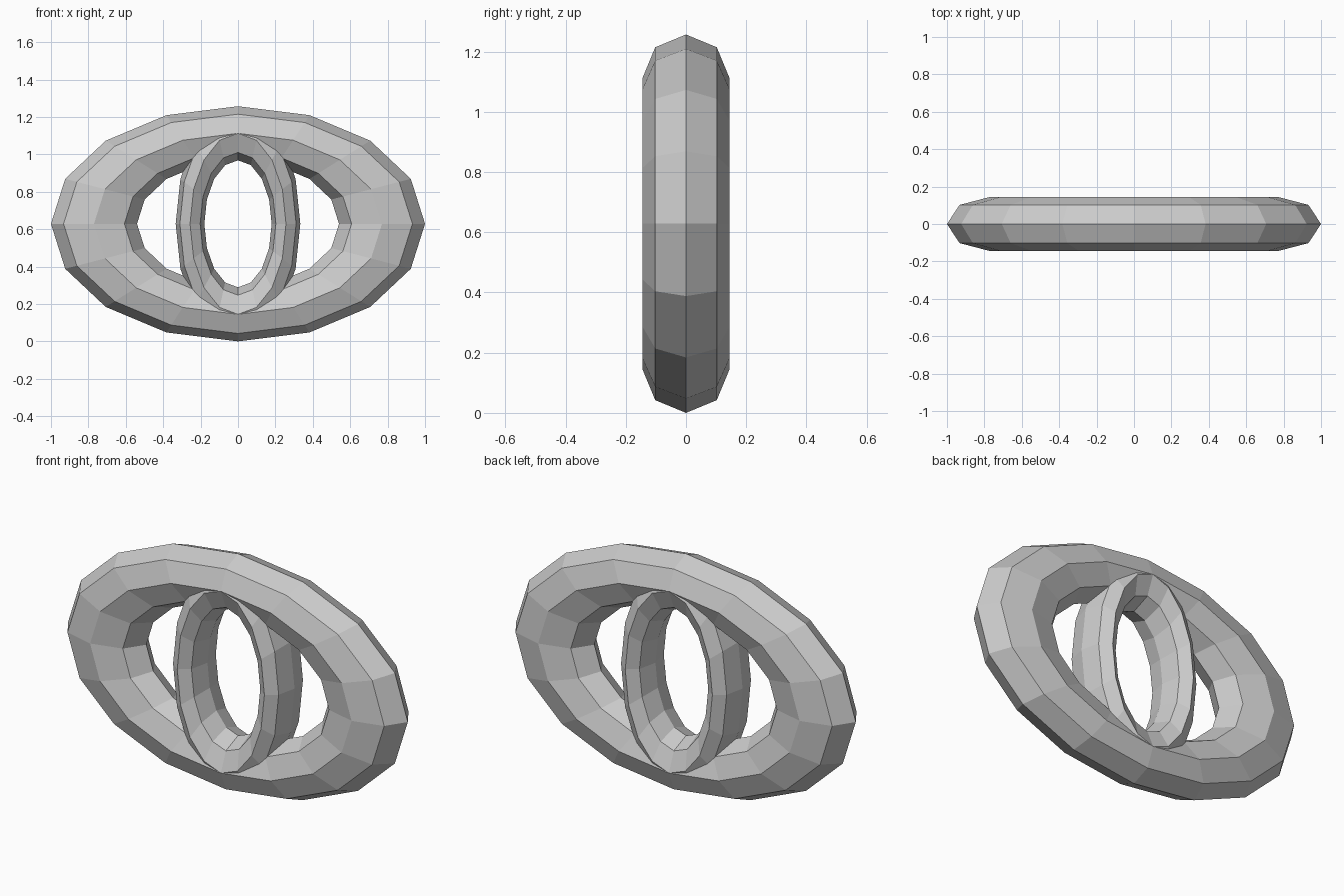
import bpy
from math import radians

if "Cube" in bpy.data.objects:
    bpy.data.objects.remove(bpy.data.objects["Cube"])

HALF_HEIGHT = 0.6285   # both rings share this height, depth and centre


def ring(name, half_width):
    """Faceted upright torus facing -y, stretched to the given half width."""
    bpy.ops.mesh.primitive_torus_add(
        major_segments=16, minor_segments=8,
        major_radius=0.77, minor_radius=0.23,
        location=(0, 0, HALF_HEIGHT), rotation=(radians(90), 0, 0))
    obj = bpy.context.object
    obj.name = name
    # local x = width, local y = height, local z = depth
    obj.scale = (half_width, HALF_HEIGHT, HALF_HEIGHT)
    bpy.ops.object.transform_apply(location=False, rotation=True, scale=True)
    bpy.ops.object.shade_flat()
    return obj


# Wide oval ring with a narrow oval ring set inside it
ring("outer_ring", 1.0)
ring("inner_ring", 1 / 3)
